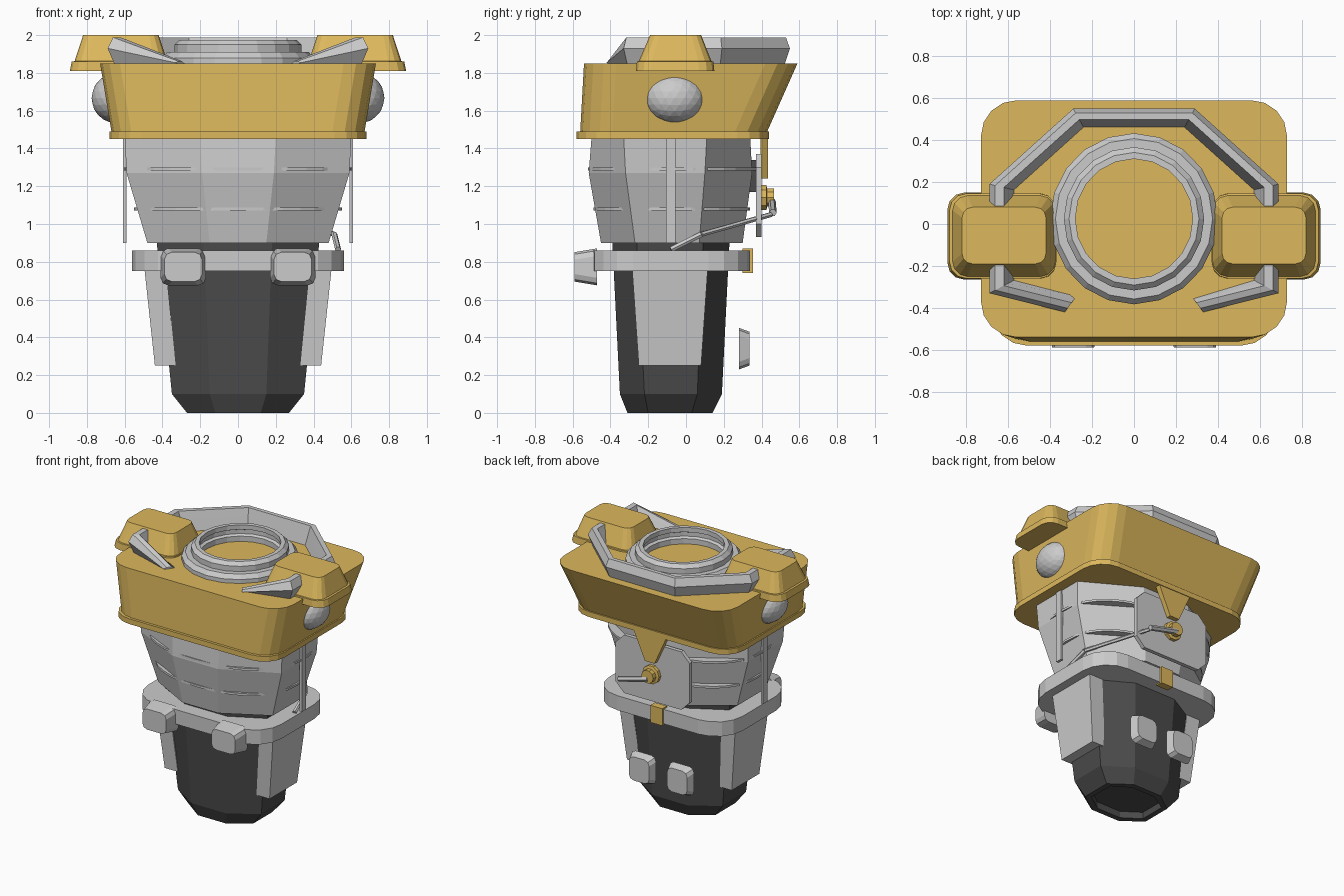
import bpy, bmesh, math
from mathutils import Vector

if "Cube" in bpy.data.objects:
    bpy.data.objects.remove(bpy.data.objects["Cube"])


def material(name, rgb):
    m = bpy.data.materials.new(name)
    m.diffuse_color = (*rgb, 1)
    m.use_nodes = True
    m.node_tree.nodes["Principled BSDF"].inputs["Base Color"].default_value = m.diffuse_color
    return m


GOLD = material("gold_paint", (0.72, 0.48, 0.11))
DARK = material("dark_metal", (0.07, 0.07, 0.07))


def loft(name, rings, mat=None, closed=False):
    """Skin equal-length rings; cap both ends, or join last ring to first."""
    bm = bmesh.new()
    vs = [[bm.verts.new(p) for p in r] for r in rings]
    n = len(rings[0])
    pairs = list(zip(vs, vs[1:])) + ([(vs[-1], vs[0])] if closed else [])
    for a, b in pairs:
        for i in range(n):
            j = (i + 1) % n
            bm.faces.new((a[i], a[j], b[j], b[i]))
    if not closed:
        bm.faces.new(vs[0])
        bm.faces.new(vs[-1])
    bmesh.ops.recalc_face_normals(bm, faces=bm.faces[:])
    me = bpy.data.meshes.new(name)
    bm.to_mesh(me)
    bm.free()
    ob = bpy.data.objects.new(name, me)
    bpy.context.collection.objects.link(ob)
    if mat:
        me.materials.append(mat)
    return ob


def rrect(x0, x1, y0, y1, r, seg=4):
    """Rounded rectangle as 2D points."""
    pts = []
    for k, (cx, cy) in enumerate([(x1 - r, y1 - r), (x0 + r, y1 - r), (x0 + r, y0 + r), (x1 - r, y0 + r)]):
        for i in range(seg + 1):
            a = math.pi / 2 * (k + i / seg)
            pts.append((cx + r * math.cos(a), cy + r * math.sin(a)))
    return pts


def octagon(hx, hc, y0, y1, ya, yb):
    """Octagon: half width, half width of front/back side, y limits, y of the side face."""
    return [(hx, ya), (hx, yb), (hc, y1), (-hc, y1), (-hx, yb), (-hx, ya), (-hc, y0), (hc, y0)]


def at_z(pts, z):
    return [(x, y, z) for x, y in pts]


def at_y(pts, y):
    return [(x, y, z) for x, z in pts]


def box(name, x0, x1, y0, y1, z0, z1, mat=None):
    r = [(x0, y0), (x1, y0), (x1, y1), (x0, y1)]
    return loft(name, [at_z(r, z0), at_z(r, z1)], mat)


def ellipse(cx, cy, rx, ry, n, p=2.0):
    out = []
    for i in range(n):
        c, s = math.cos(2 * math.pi * i / n), math.sin(2 * math.pi * i / n)
        out.append((cx + rx * math.copysign(abs(c) ** (2 / p), c), cy + ry * math.copysign(abs(s) ** (2 / p), s)))
    return out


def bar(name, a, b, r, mat=None, n=6):
    """Straight rod between two points."""
    a, b = Vector(a), Vector(b)
    q = (b - a).to_track_quat('Z', 'Y')
    ring = [q @ Vector((x, y, 0)) for x, y in ellipse(0, 0, r, r, n)]
    return loft(name, [[a + v for v in ring], [b + v for v in ring]], mat)


# Dark lower body with a recessed underside
loft("lower_body", [
    at_z(octagon(0.23, 0.10, -0.27, 0.10, -0.18, 0.02), 0.05),
    at_z(octagon(0.23, 0.10, -0.27, 0.10, -0.18, 0.02), 0.0),
    at_z(octagon(0.27, 0.12, -0.31, 0.14, -0.20, 0.03), 0.0),
    at_z(octagon(0.35, 0.15, -0.35, 0.19, -0.22, 0.06), 0.10),
    at_z(octagon(0.43, 0.18, -0.39, 0.23, -0.26, 0.09), 0.90)], DARK)

# Flange with its rear clip
fl = rrect(-0.56, 0.56, -0.50, 0.34, 0.22, 4)
loft("flange", [at_z(fl, 0.75), at_z(fl, 0.86)])
box("flange_clip", -0.05, 0.05, 0.30, 0.355, 0.74, 0.87, GOLD)

# Grey upper body
loft("upper_body", [
    at_z(octagon(0.48, 0.15, -0.45, 0.30, -0.27, 0.07), 0.90),
    at_z(octagon(0.59, 0.19, -0.515, 0.35, -0.32, 0.10), 1.27),
    at_z(octagon(0.60, 0.20, -0.50, 0.34, -0.33, 0.11), 1.46)])

# Thin cooling fins
for i, (z, rx, y0, y1) in enumerate([(1.08, 0.55, -0.49, 0.34), (1.29, 0.605, -0.52, 0.38)]):
    e = ellipse(0, (y0 + y1) / 2, rx, (y1 - y0) / 2, 32, 2.3)
    loft(f"fin_{i}", [at_z(e, z - 0.008), at_z(e, z + 0.008)])

# Main gold housing and lower lip
lip = rrect(-0.68, 0.68, -0.58, 0.44, 0.17, 4)
loft("housing_lip", [at_z(lip, 1.45), at_z(lip, 1.49)], GOLD)
loft("housing", [at_z(rrect(-0.67, 0.67, -0.56, 0.43, 0.17, 4), 1.49),
                 at_z(rrect(-0.73, 0.73, -0.54, 0.59, 0.17, 4), 1.85)], GOLD)

# Hatch ring on the top deck
prof = [(0.28, 1.84), (0.40, 1.84), (0.40, 1.88), (0.375, 1.91), (0.335, 1.91), (0.335, 1.95),
        (0.31, 1.975), (0.28, 1.975), (0.28, 1.94), (0.30, 1.93), (0.30, 1.90), (0.28, 1.89)]
loft("hatch_ring", [at_z(ellipse(0, 0.025, r, r * 1.02, 20), z) for r, z in prof], closed=True)

# Angled guard rail round the deck, dropping to the deck at the front
half = [(0.33, -0.42, 0.0), (0.69, -0.33, 1.0), (0.69, 0.19, 1.0), (0.29, 0.55, 1.0)]
path = half + [(-x, y, h) for x, y, h in reversed(half)]
sect = [(0.95, 1.85), (1.0, 1.93), (0.96, 1.988), (0.90, 1.988), (0.87, 1.93), (0.83, 1.85)]
loft("guard_rail", [[(x * f, 0.03 + (y - 0.03) * f, 1.84 + (z - 1.84) * (0.15 + 0.85 * h)) for f, z in sect]
                    for x, y, h in path])


def pad(name, cx, cz, hx, hz, y_in, y_out):
    """Tapered pad standing off the front or back."""
    def ring(k, y):
        return at_y(rrect(cx - hx + k, cx + hx - k, cz - hz + k, cz + hz - k, 0.04, 2), y)
    loft(name, [ring(0, y_in), ring(0.02, y_out)])


for s, side in ((1, "right"), (-1, "left")):
    # Side armour panel, leaning outward
    loft(f"side_panel_{side}", [
        [(s * x, y, 0.25) for x, y in [(0.33, -0.25), (0.44, -0.25), (0.44, 0.08), (0.33, 0.08)]],
        [(s * x, y, 0.76) for x, y in [(0.38, -0.285), (0.495, -0.285), (0.495, 0.115), (0.38, 0.115)]]])
    # Front and rear pads
    pad(f"front_pad_{side}", s * 0.29, 0.773, 0.12, 0.098, -0.47, -0.59)
    pad(f"rear_pad_{side}", s * 0.16, 0.34, 0.105, 0.11, 0.28, 0.335)
    # Vertical side strip
    box(f"side_strip_{side}", s * 0.59, s * 0.61, -0.105, -0.055, 0.90, 1.46)
    # Gold shoulder caps
    loft(f"shoulder_cap_{side}", [
        [(s * x, y, z) for x, y in rrect(x0, x1, y0, y1, r, 3)] for z, x0, x1, y0, y1, r in [
            (1.81, 0.37, 0.89, -0.265, 0.15, 0.08), (1.86, 0.37, 0.88, -0.26, 0.145, 0.08),
            (1.862, 0.375, 0.865, -0.25, 0.135, 0.07), (2.0, 0.42, 0.82, -0.19, 0.08, 0.05)]], GOLD)
    # Faceted side lamp
    bpy.ops.mesh.primitive_ico_sphere_add(subdivisions=3, radius=1, location=(s * 0.645, -0.06, 1.667))
    lamp = bpy.context.object
    lamp.name = f"side_lamp_{side}"
    lamp.scale = (0.13, 0.162, 0.133)

# Rear plate with mount, gold bracket, knob and lever
plate = rrect(-0.31, 0.31, 0.93, 1.37, 0.07, 1)
loft("rear_plate", [at_y(plate, 0.37), at_y(plate, 0.40)])
box("rear_plate_mount", -0.15, 0.15, 0.30, 0.38, 1.17, 1.34, DARK)
tri = [(-0.14, 1.46), (0.14, 1.46), (0.04, 1.24), (-0.04, 1.24)]
loft("rear_bracket", [at_y(tri, 0.395), at_y(tri, 0.435)], GOLD)
loft("rear_knob", [at_y(ellipse(0, 1.14, r, r, 10), y)
                   for r, y in [(0.07, 0.39), (0.07, 0.425), (0.05, 0.43), (0.05, 0.465)]], GOLD)
bar("rear_lever", (0, 0.455, 1.12), (0.24, 0.46, 1.06), 0.02)
# Thin linkage running along the right side
bar("linkage_rear", (0.24, 0.45, 1.05), (0.51, 0.08, 0.945), 0.014)
bar("linkage_front", (0.51, 0.08, 0.945), (0.53, -0.08, 0.865), 0.016)
